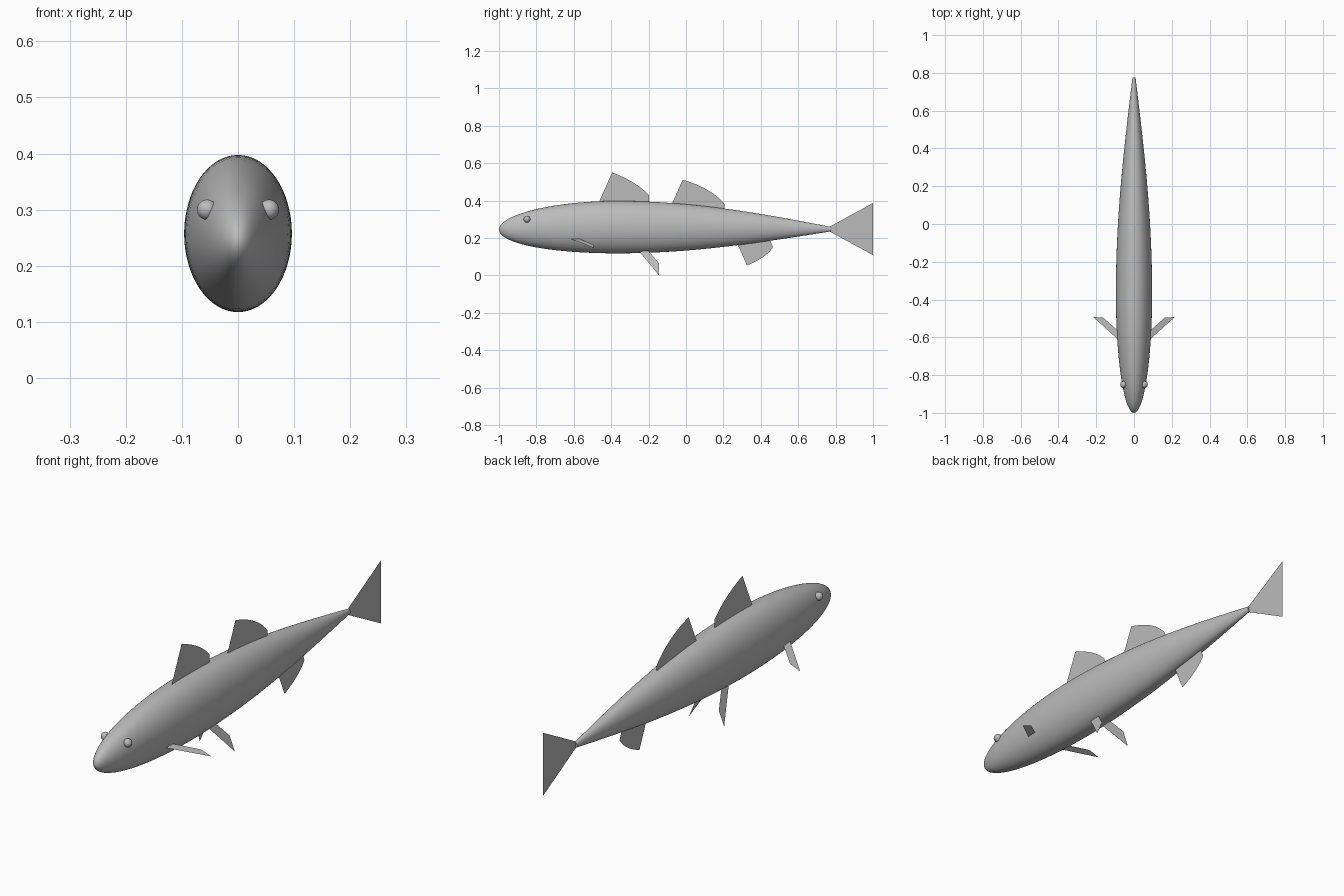
import bpy, bmesh, math
from mathutils import Vector

cube = bpy.data.objects.get("Cube")
if cube:
    bpy.data.objects.remove(cube)

GREY = (0.5, 0.5, 0.5, 1)
mat = bpy.data.materials.new("plain grey")
mat.use_nodes = True
mat.diffuse_color = GREY
mat.node_tree.nodes["Principled BSDF"].inputs["Base Color"].default_value = GREY

NOSE, BELLY, TAIL = -1.0, -0.37, 0.775
SEGMENTS, RINGS = 64, 20


def add_object(name, bm, smooth=False):
    mesh = bpy.data.meshes.new(name)
    bm.to_mesh(mesh)
    bm.free()
    mesh.materials.append(mat)
    obj = bpy.data.objects.new(name, mesh)
    bpy.context.collection.objects.link(obj)
    if smooth:
        for poly in mesh.polygons:
            poly.use_smooth = True
    return obj


def sheet(name, points):
    """Thin fin made of one flat outline."""
    bm = bmesh.new()
    bm.faces.new([bm.verts.new(p) for p in points])
    bmesh.ops.triangulate(bm, faces=bm.faces[:])
    return add_object(name, bm)


def arc(start, control, end, steps=10):
    """Curved trailing edge between two points."""
    a, b, c = Vector(start), Vector(control), Vector(end)
    ts = [i / steps for i in range(steps + 1)]
    return [a * (1 - t) ** 2 + b * 2 * t * (1 - t) + c * t * t for t in ts]


def body_ring(y):
    """Centre height and half height of the body at y."""
    if y < BELLY:
        t = (BELLY - y) / (BELLY - NOSE)
        return 0.2575 - 0.0125 * t * t, 0.14 * math.sqrt(max(0, 1 - t * t))
    t = (y - BELLY) / (TAIL - BELLY)
    return 0.2575 - 0.0105 * t * t, 0.012 + 0.128 * math.cos(t * math.pi / 2)


# Body: elliptical rings, rounded nose, long taper to the tail
bm = bmesh.new()
front = [BELLY - (BELLY - NOSE) * math.cos(i / RINGS * math.pi / 2) for i in range(1, RINGS)]
rear = [BELLY + (TAIL - BELLY) * i / RINGS for i in range(RINGS + 1)]
rings = []
for y in front + rear:
    z, r = body_ring(y)
    angles = [2 * math.pi * k / SEGMENTS for k in range(SEGMENTS)]
    rings.append([bm.verts.new((0.686 * r * math.cos(a), y, z + r * math.sin(a))) for a in angles])
nose = bm.verts.new((0, NOSE, body_ring(NOSE)[0]))
for k in range(SEGMENTS):
    n = (k + 1) % SEGMENTS
    bm.faces.new((nose, rings[0][k], rings[0][n]))
    for a, b in zip(rings, rings[1:]):
        bm.faces.new((a[k], b[k], b[n], a[n]))
bm.faces.new(rings[-1])
bmesh.ops.recalc_face_normals(bm, faces=bm.faces[:])
body = add_object("body", bm, smooth=True)
body.data.polygons[-1].use_smooth = False

# Upright fins on the centre line, given as (y, z)
upright_fins = {
    "front_dorsal_fin": [(-0.475, 0.37)] + arc((-0.395, 0.55), (-0.263, 0.5), (-0.198, 0.428))
    + [(-0.2, 0.37)],
    "rear_dorsal_fin": [(-0.085, 0.36)] + arc((-0.018, 0.511), (0.14, 0.465), (0.208, 0.378))
    + [(0.2, 0.33)],
    "anal_fin": [(0.27, 0.18)] + arc((0.326, 0.053), (0.43, 0.095), (0.465, 0.15))
    + [(0.445, 0.2)],
    "tail_fin": [(0.765, 0.258), (1, 0.387), (0.91, 0.247), (1, 0.108), (0.765, 0.236)],
}
for name, outline in upright_fins.items():
    sheet(name, [(0, y, z) for y, z in outline])

# Paired fins and eyes
for side, s in (("left", 1), ("right", -1)):
    pectoral = [(0.07, -0.625), (0.215, -0.493), (0.164, -0.495), (0.07, -0.578)]
    sheet(side + "_pectoral_fin", [(s * x, y, 0.193 - 0.36 * (x - 0.085)) for x, y in pectoral])

    pelvic = [(-0.262, 0.142), (-0.144, 0.0), (-0.144, 0.064), (-0.21, 0.142)]
    sheet(side + "_pelvic_fin", [(s * (0.035 + 0.41 * (0.125 - z)), y, z) for y, z in pelvic])

    bm = bmesh.new()
    bmesh.ops.create_uvsphere(bm, u_segments=24, v_segments=16, radius=0.018)
    eye = add_object(side + "_eye", bm, smooth=True)
    eye.location = (s * 0.055, -0.85, 0.3)
